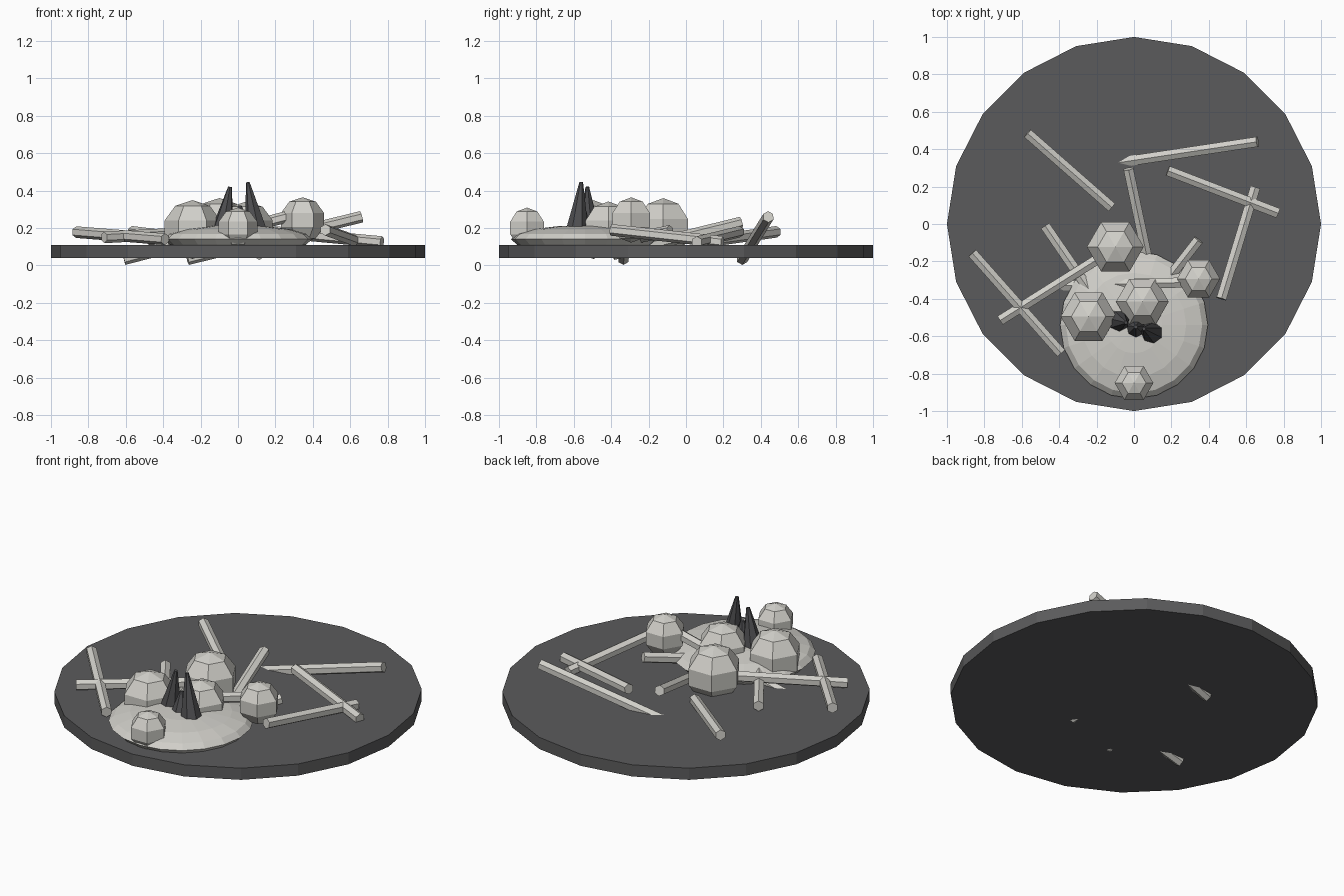
import bpy
import math
from mathutils import Vector

if "Cube" in bpy.data.objects:
    bpy.data.objects.remove(bpy.data.objects["Cube"])


def material(name, rgb):
    m = bpy.data.materials.new(name)
    m.diffuse_color = (*rgb, 1)
    m.use_nodes = True
    m.node_tree.nodes["Principled BSDF"].inputs["Base Color"].default_value = m.diffuse_color
    return m


PALE = material("pale_bone", (0.64, 0.63, 0.59))
GREY = material("dark_grey", (0.105, 0.105, 0.108))
CHAR = material("charcoal", (0.075, 0.075, 0.08))


def finish(name, mat):
    ob = bpy.context.object
    ob.name = name
    ob.data.materials.append(mat)
    return ob


def rod(name, a, b, r1, r2, sides, mat):
    """Straight or tapered rod from point a to point b."""
    a, b = Vector(a), Vector(b)
    d = b - a
    bpy.ops.mesh.primitive_cone_add(vertices=sides, radius1=r1, radius2=r2,
                                    depth=d.length, location=(a + b) / 2)
    ob = finish(name, mat)
    ob.rotation_euler = d.to_track_quat('Z', 'Y').to_euler()
    return ob


def ball(name, loc, r, segments, rings, squash, mat):
    bpy.ops.mesh.primitive_uv_sphere_add(segments=segments, ring_count=rings,
                                         radius=r, location=loc)
    ob = finish(name, mat)
    ob.scale.z = squash
    ob.rotation_euler.z = math.pi / 2
    return ob


# Ground disc
bpy.ops.mesh.primitive_cylinder_add(vertices=20, radius=1, depth=0.07,
                                    location=(0, 0, 0.075))
finish("ground_disc", GREY)

# Flattened mound
ball("mound", (0, -0.54, 0.14), 0.395, 20, 8, 0.19, PALE)

# Faceted boulders: x, y, z, radius
for i, (x, y, z, r) in enumerate([
        (-0.10, -0.122, 0.20, 0.16),
        (-0.243, -0.495, 0.192, 0.157),
        (0.045, -0.415, 0.194, 0.148),
        (0.345, -0.293, 0.243, 0.121),
        (0, -0.85, 0.20, 0.109)]):
    ball(f"boulder_{i + 1}", (x, y, z), r, 6, 5, 1, PALE)

# Dark spikes: base, tip
for i, (a, b) in enumerate([
        ((-0.085, -0.517, 0.17), (-0.043, -0.527, 0.42)),
        ((0.01, -0.557, 0.17), (0.01, -0.55, 0.32)),
        ((0.1, -0.583, 0.17), (0.053, -0.56, 0.445))]):
    rod(f"spike_{i + 1}", a, b, 0.065, 0.01, 7, CHAR)

# Scattered sticks: end, end
for i, (a, b) in enumerate([
        ((-0.57, 0.485, 0.18), (-0.12, 0.09, 0.125)),
        ((-0.27, 0.30, 0.033), (0.66, 0.44, 0.26)),
        ((0.18, 0.285, 0.18), (0.77, 0.058, 0.125)),
        ((0.467, -0.4, 0.19), (0.648, 0.195, 0.125)),
        ((-0.03, 0.295, 0.23), (0.115, -0.39, 0.06)),
        ((-0.475, -0.01, 0.14), (-0.2, -0.41, 0.155)),
        ((-0.61, -0.335, 0.033), (0.30, -0.312, 0.27)),
        ((0.345, -0.085, 0.185), (0.1, -0.4, 0.12)),
        ((-0.715, -0.515, 0.15), (-0.15, -0.16, 0.18)),
        ((-0.865, -0.155, 0.178), (-0.39, -0.69, 0.14))]):
    rod(f"stick_{i + 1}", a, b, 0.031, 0.031, 6, PALE)
